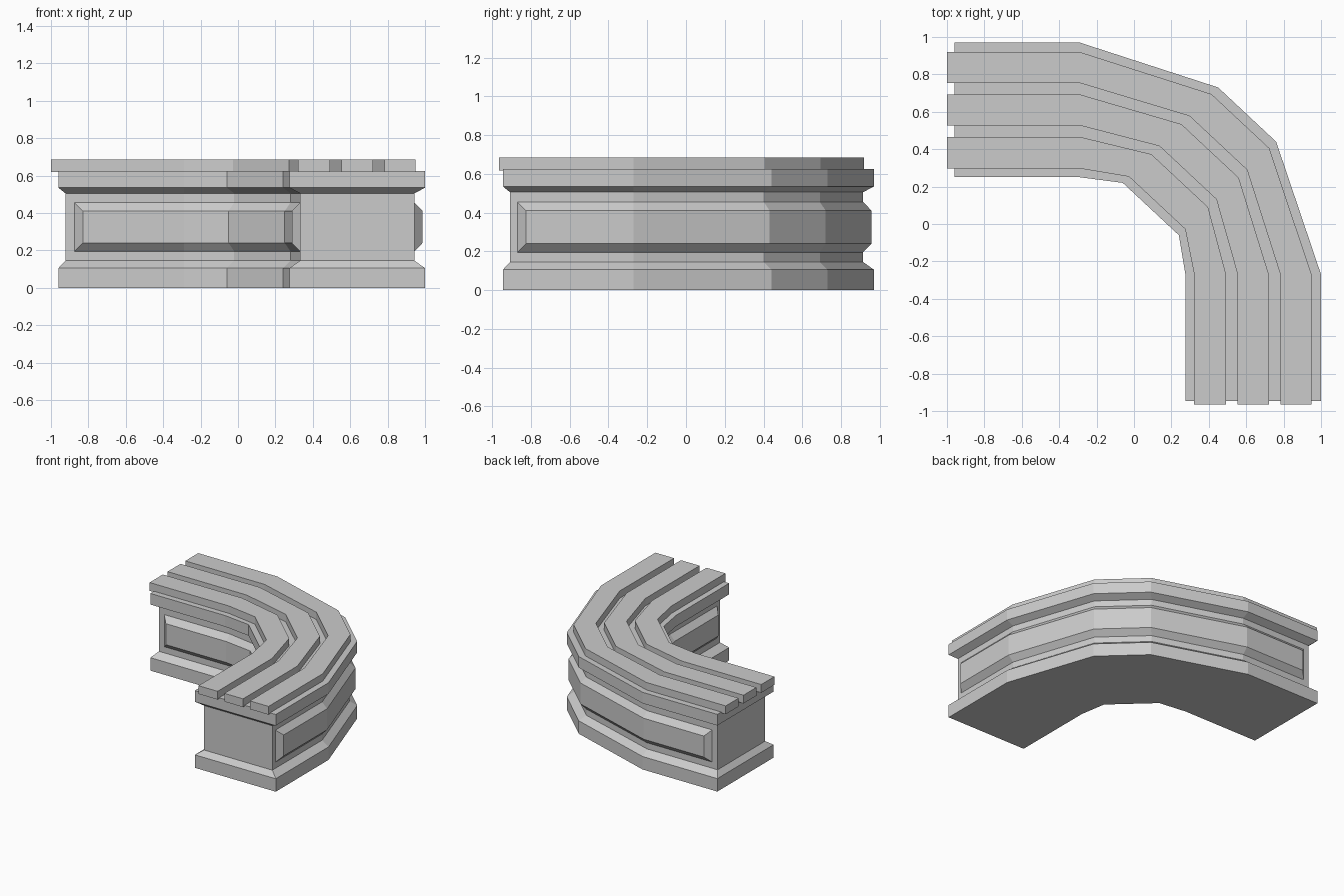
import bpy, bmesh
from mathutils import Vector

if "Cube" in bpy.data.objects:
    bpy.data.objects.remove(bpy.data.objects["Cube"])

# Plan of the curved bench: matching points on the inner and outer edge
INNER = [(-0.96, 0.25), (-0.29, 0.25), (-0.06, 0.22), (0.24, -0.06), (0.275, -0.27), (0.275, -0.945)]
OUTER = [(-0.96, 0.97), (-0.29, 0.97), (0.45, 0.73), (0.76, 0.44), (1.0, -0.27), (1.0, -0.945)]


def plan_point(i, t, ex, ey):
    """Point across the bench (t = 0 inner, 1 outer), with both ends pulled in by ex / ey."""
    p = Vector(INNER[i]).lerp(Vector(OUTER[i]), t)
    if i == 0:
        p.x += ex
    if i == len(INNER) - 1:
        p.y += ey
    return p


def sweep(name, section):
    """Loft a section of (t, z, ex, ey) along the plan; the ends are capped with paired quads."""
    bm = bmesh.new()
    rings = []
    for i in range(len(INNER)):
        ring = []
        for t, z, ex, ey in section:
            p = plan_point(i, t, ex, ey)
            ring.append(bm.verts.new((p.x, p.y, z)))
        rings.append(ring)
    n = len(section)
    for a, b in zip(rings, rings[1:]):
        for j in range(n):
            k = (j + 1) % n
            bm.faces.new((a[j], a[k], b[k], b[j]))
    for ring in (rings[0], rings[-1]):
        for j in range(n // 2 - 1):
            bm.faces.new((ring[j], ring[j + 1], ring[n - 2 - j], ring[n - 1 - j]))
    bmesh.ops.recalc_face_normals(bm, faces=bm.faces)
    mesh = bpy.data.meshes.new(name)
    bm.to_mesh(mesh)
    bm.free()
    obj = bpy.data.objects.new(name, mesh)
    bpy.context.collection.objects.link(obj)
    return obj


# Stone body: plinth, recessed wall and overhanging top
profile = [(0, 0, 0), (0, 0.105, 0), (0.078, 0.145, 0.037),
           (0.078, 0.505, 0.037), (0, 0.535, 0), (0, 0.625, 0)]
inner_side = [(t, z, e, e) for t, z, e in profile]
outer_side = [(1 - t, z, e, e) for t, z, e in reversed(profile)]
sweep("bench_body", inner_side + outer_side)

# Raised bevelled panels on the inner and outer walls
for name, wall, face in (("inner_panel", 0.078, 0.018), ("outer_panel", 0.922, 0.982)):
    sweep(name, [(wall, 0.195, 0.085, 0.075), (face, 0.24, 0.13, 0.12),
                 (face, 0.41, 0.13, 0.12), (wall, 0.455, 0.085, 0.075)])

# Three seat slats, slightly longer than the body
for k, (t0, t1) in enumerate(((0.065, 0.30), (0.385, 0.615), (0.70, 0.93))):
    sweep(f"seat_slat_{k + 1}", [(t, z, -0.04, -0.02) for t, z in
                                 ((t0, 0.618), (t0, 0.685), (t1, 0.685), (t1, 0.618))])
